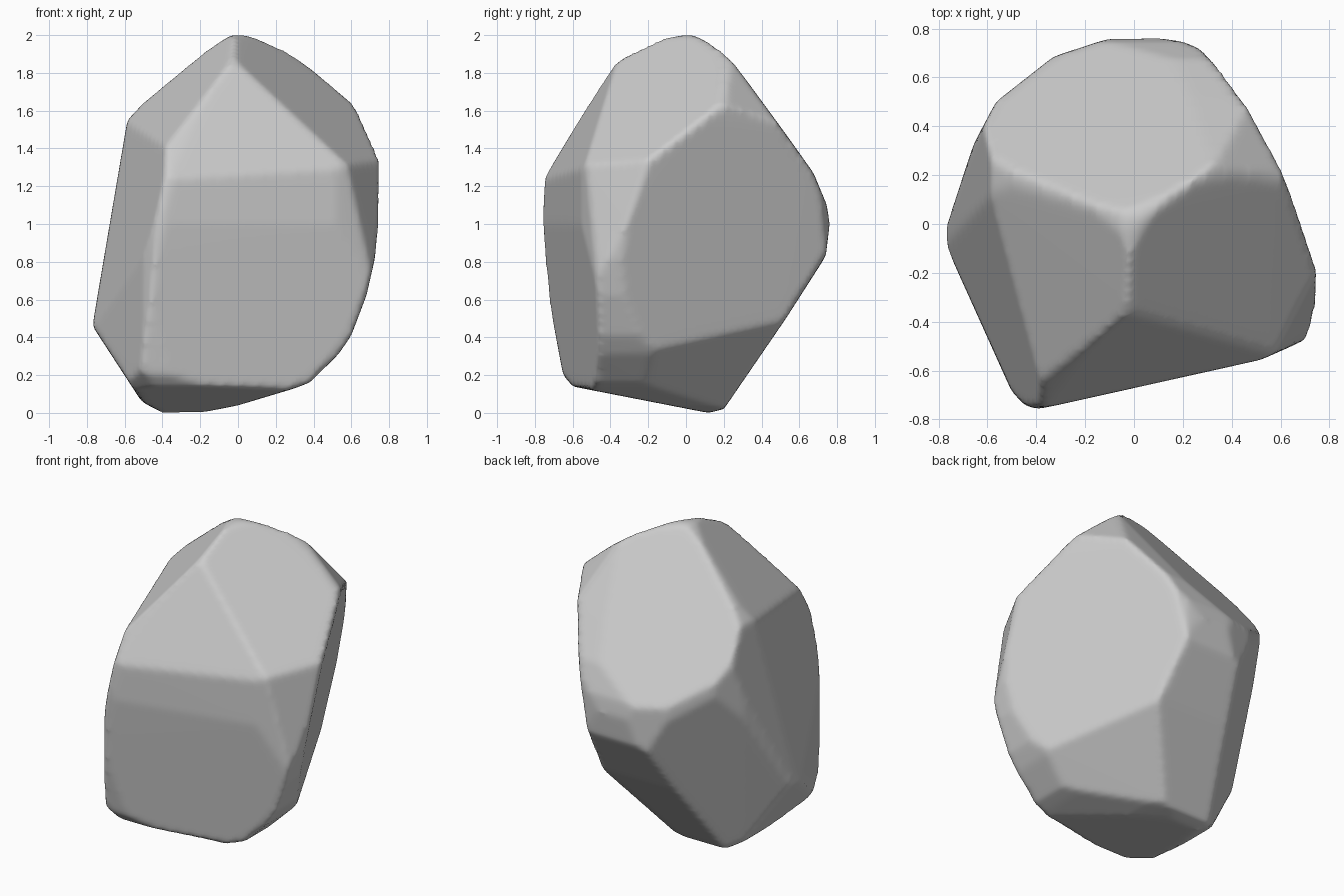
import bpy, bmesh, random
from mathutils import Vector

if "Cube" in bpy.data.objects:
    bpy.data.objects.remove(bpy.data.objects["Cube"])

# Outlines of the boulder, counter-clockwise: front (x,z), right (y,z), top (x,y)
front = [(-.4, 0), (-.2, 0), (0, .04), (.3, .13), (.38, .16), (.53, .31), (.6, .41),
         (.68, .62), (.725, .82), (.765, 1.2), (.765, 1.33), (.7, 1.48), (.61, 1.63),
         (.4, 1.81), (.25, 1.915), (.05, 2.005), (-.03, 2.005), (-.17, 1.915), (-.5, 1.64),
         (-.585, 1.55), (-.77, .46), (-.51, .06)]
right = [(.12, 0), (.2, .02), (.53, .5), (.74, .83), (.76, 1), (.745, 1.1), (.675, 1.27),
         (.525, 1.48), (.2, 1.925), (.03, 2.005), (-.12, 1.985), (-.3, 1.905), (-.4, 1.825),
         (-.745, 1.25), (-.76, 1.05), (-.735, .65), (-.65, .2), (-.6, .14)]
top = [(-.4, -.76), (.52, -.555), (.7, -.475), (.735, -.42), (.765, -.18), (.725, 0),
       (.645, .22), (.505, .5), (.36, .685), (.2, .745), (.08, .765), (-.1, .76),
       (-.33, .685), (-.565, .5), (-.655, .33), (-.775, -.03), (-.765, -.1), (-.5, -.685),
       (-.45, -.74)]

# Large chiselled facets: outward normal and offset
facets = [
    ((.58, .28, -.11), .235),       # right side
    ((-.07, .284, .2245), .4655),   # top back slope
    ((.23, -.144, .291), .591),     # top right slope
    ((.061, .0546, .065), .1545),   # top back right corner
    ((-.262, -.116, .272), .559),   # top left slope
    ((.118, -.617, .317), .813),    # front upper slope
    ((.16, -.72, -.09), .393),      # front face
    ((.211, -.114, .036), .2295),   # front right chamfer
    ((.75, 1.21, .4), 1.59),        # back right chamfer
    ((-.812, -.248, .182), .728),   # left front side
    ((-.5, -.5, -.7), .425),        # front left foot corner
    ((.267, .186, -.312), .012),    # lower back right
    ((-.315, .297, -.116), .190),   # lower back left
    ((0, -.19, -1), -.022),         # tilted underside
]

bm = bmesh.new()
bmesh.ops.create_cube(bm, size=4)


def cut(co, no):
    """Slice away everything outside a plane and cap the opening."""
    bmesh.ops.bisect_plane(bm, geom=bm.verts[:] + bm.edges[:] + bm.faces[:], dist=1e-5,
                           plane_co=co, plane_no=no.normalized(), clear_outer=True)
    rim = [e for e in bm.edges if e.is_boundary]
    if rim:
        bmesh.ops.holes_fill(bm, edges=rim, sides=0)


def cut_outline(points, to3d):
    for (a, b), (c, d) in zip(points, points[1:] + points[:1]):
        cut(to3d(a, b), to3d(d - b, a - c))


cut_outline(front, lambda u, v: Vector((u, 0, v)))
cut_outline(right, lambda u, v: Vector((0, u, v)))
cut_outline(top, lambda u, v: Vector((u, v, 0)))
for n, d in facets:
    n = Vector(n)
    cut(n * d / n.length_squared, n)

# Clean closed skin (tiny jitter keeps the hull well defined on flat facets)
random.seed(3)
bmesh.ops.remove_doubles(bm, verts=bm.verts[:], dist=.008)
points = [v.co + Vector([random.uniform(-.001, .001) for _ in range(3)]) for v in bm.verts]
bm.free()
bm = bmesh.new()
for p in points:
    bm.verts.new(p)
bmesh.ops.convex_hull(bm, input=bm.verts[:])
bmesh.ops.delete(bm, geom=[v for v in bm.verts if not v.link_faces], context='VERTS')
bmesh.ops.recalc_face_normals(bm, faces=bm.faces[:])

mesh = bpy.data.meshes.new("boulder")
bm.to_mesh(mesh)
bm.free()
boulder = bpy.data.objects.new("boulder", mesh)
bpy.context.collection.objects.link(boulder)

# Softly worn edges
remesh = boulder.modifiers.new("even_skin", 'REMESH')
remesh.mode = 'VOXEL'
remesh.voxel_size = .02
remesh.use_smooth_shade = True
worn = boulder.modifiers.new("worn_edges", 'SMOOTH')
worn.factor = .5
worn.iterations = 6
